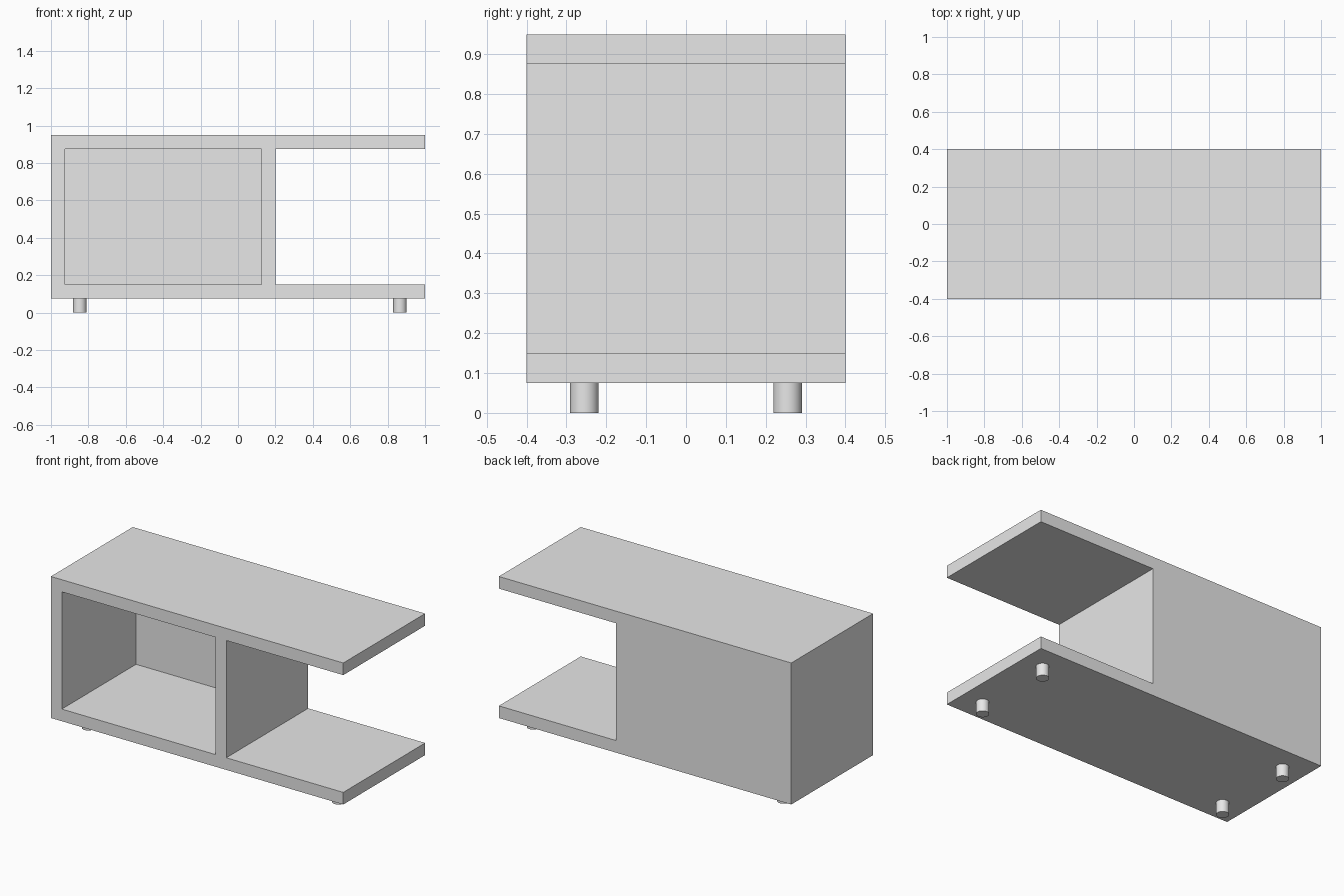
import bpy

if "Cube" in bpy.data.objects:
    bpy.data.objects.remove(bpy.data.objects["Cube"])

# Single grey finish
grey = bpy.data.materials.new("light_grey")
grey.diffuse_color = (0.8, 0.8, 0.8, 1)
grey.use_nodes = True
grey.node_tree.nodes["Principled BSDF"].inputs["Base Color"].default_value = grey.diffuse_color

T = 0.075                      # board thickness
Z0, Z1 = 0.075, 0.95           # underside and top of the body
X_DIV = 0.2                    # right side of the closed box
D = 0.4                        # half depth


def finish(name, mesh):
    mesh.materials.append(grey)
    obj = bpy.data.objects.new(name, mesh)
    bpy.context.collection.objects.link(obj)
    return obj


# Body: extruded C-shaped outline (front profile) with an open bay on the right
profile = [(-1, Z0), (1, Z0), (1, Z0 + T), (X_DIV, Z0 + T),
           (X_DIV, Z1 - T), (1, Z1 - T), (1, Z1), (-1, Z1)]
n = len(profile)
verts = [(x, y, z) for y in (-D, D) for x, z in profile]
faces = [tuple(range(n)), tuple(reversed(range(n, 2 * n)))]
faces += [(i, i + n, (i + 1) % n + n, (i + 1) % n) for i in range(n)]
body_mesh = bpy.data.meshes.new("cabinet_body")
body_mesh.from_pydata(verts, [], faces)
body = finish("cabinet_body", body_mesh)

# Compartment: cut from the front, leaving a back panel
x0, x1 = -1 + T, X_DIV - T
y0, y1 = -D - 0.1, D - T
bpy.ops.mesh.primitive_cube_add(
    size=1, location=((x0 + x1) / 2, (y0 + y1) / 2, (Z0 + Z1) / 2))
cutter = bpy.context.object
cutter.name = "compartment_cutter"
cutter.scale = (x1 - x0, y1 - y0, Z1 - Z0 - 2 * T)
cutter.data.materials.append(grey)
cut = body.modifiers.new("compartment", 'BOOLEAN')
cut.operation, cut.solver, cut.object = 'DIFFERENCE', 'EXACT', cutter
bpy.context.view_layer.objects.active = body
bpy.ops.object.modifier_apply(modifier=cut.name)
bpy.data.objects.remove(cutter, do_unlink=True)

# Four short round feet
for side, x in (("left", -0.846), ("right", 0.866)):
    for end, y in (("front", -0.255), ("back", 0.255)):
        bpy.ops.mesh.primitive_cylinder_add(
            vertices=32, radius=0.036, depth=Z0, location=(x, y, Z0 / 2))
        foot = bpy.context.object
        foot.name = f"{end}_{side}_foot"
        foot.data.materials.append(grey)
        bpy.ops.object.shade_smooth_by_angle()
